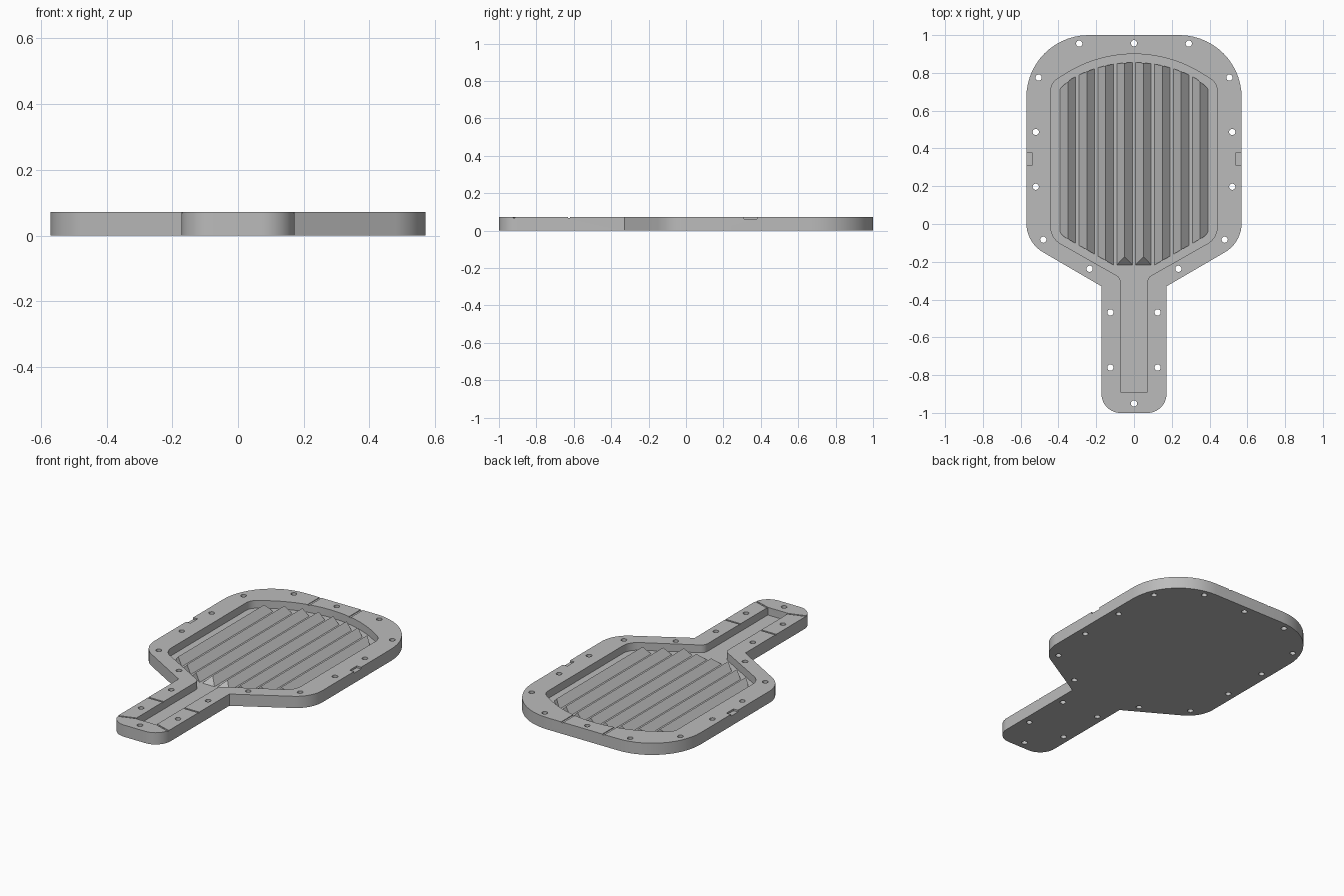
import bpy, bmesh
from math import pi, sin, cos, tan
from mathutils import Vector, Matrix

cube = bpy.data.objects.get("Cube")
if cube:
    bpy.data.objects.remove(cube)

HEIGHT, FLOOR, PEAK = 0.072, 0.025, 0.066

grey = bpy.data.materials.new("matte grey")
grey.use_nodes = True
colour = (0.5, 0.5, 0.5, 1)
grey.diffuse_color = colour
grey.node_tree.nodes["Principled BSDF"].inputs["Base Color"].default_value = colour


def rounded(half, steps=14):
    """Mirror half a profile of (x, y, radius) and round its corners."""
    pts = half + [(-x, y, r) for x, y, r in reversed(half) if x > 0]
    out = []
    for i, (x, y, r) in enumerate(pts):
        p = Vector((x, y))
        if r == 0:
            out.append(p)
            continue
        a = (Vector(pts[i - 1][:2]) - p).normalized()
        b = (Vector(pts[(i + 1) % len(pts)][:2]) - p).normalized()
        half_angle = a.angle(b) / 2
        centre = p + (a + b).normalized() * (r / sin(half_angle))
        start = p + a * (r / tan(half_angle)) - centre
        sweep = pi - 2 * half_angle
        turn = -1 if a.x * b.y - a.y * b.x > 0 else 1
        for k in range(steps + 1):
            t = turn * sweep * k / steps
            out.append(centre + Matrix.Rotation(t, 2) @ start)
    return out


def arch(top, half_width, radius=0.68, steps=10):
    """Right half of a shallow arch, from its crown outwards."""
    pts = []
    for k in range(steps + 1):
        x = half_width * k / steps
        pts.append((x, top - radius + (radius ** 2 - x ** 2) ** 0.5, 0))
    return pts


def finish(bm, name):
    bmesh.ops.recalc_face_normals(bm, faces=bm.faces)
    mesh = bpy.data.meshes.new(name)
    bm.to_mesh(mesh)
    bm.free()
    mesh.materials.append(grey)
    obj = bpy.data.objects.new(name, mesh)
    bpy.context.collection.objects.link(obj)
    return obj


def extrude(points, z0, z1, name):
    bm = bmesh.new()
    face = bm.faces.new([bm.verts.new((p[0], p[1], z0)) for p in points])
    top = bmesh.ops.extrude_face_region(bm, geom=[face])["geom"]
    verts = [v for v in top if isinstance(v, bmesh.types.BMVert)]
    bmesh.ops.translate(bm, verts=verts, vec=(0, 0, z1 - z0))
    return finish(bm, name)


def boolean(obj, cutter, operation):
    mod = obj.modifiers.new(operation.lower(), "BOOLEAN")
    mod.operation, mod.object, mod.solver = operation, cutter, "EXACT"
    bpy.context.view_layer.objects.active = obj
    bpy.ops.object.modifier_apply(modifier=mod.name)
    bpy.data.objects.remove(cutter)


# Plate with paddle-shaped outline
plate = extrude(rounded([(0.57, 1, 0.33), (0.57, -0.098, 0.18), (0.172, -0.33, 0),
                         (0.172, -1, 0.1)]), 0, HEIGHT, "plate")

# Pocket with an arched top and a long channel
pocket = extrude(rounded(arch(0.9, 0.36) + [(0.44, 0.745, 0.07), (0.44, -0.075, 0.1),
                         (0.07, -0.285, 0.045), (0.07, -0.893, 0)]),
                 FLOOR, 0.2, "pocket_cutter")
boolean(plate, pocket, "DIFFERENCE")

# Bolt holes
right_holes = [(0.29, 0.955), (0.505, 0.775), (0.52, 0.487), (0.52, 0.197),
               (0.48, -0.083), (0.235, -0.237), (0.125, -0.468), (0.125, -0.76)]
holes = [(0, 0.957), (0, -0.95)] + [(s * x, y) for x, y in right_holes for s in (-1, 1)]
bm = bmesh.new()
for x, y in holes:
    bmesh.ops.create_cone(bm, cap_ends=True, segments=24, radius1=0.0165, radius2=0.0165,
                          depth=0.4, matrix=Matrix.Translation((x, y, 0)))
boolean(plate, finish(bm, "hole_cutter"), "DIFFERENCE")


# Edge notches and narrow vent grooves in the rim
def slot(bm, start, end, width, depth):
    a, b = Vector(start), Vector(end)
    d = b - a
    mid = (a + b) / 2
    turn = Matrix.Rotation(Vector((1, 0)).angle_signed(d) * -1, 4, "Z")
    bmesh.ops.create_cube(bm, size=1, matrix=Matrix.Translation((mid.x, mid.y, HEIGHT)) @ turn
                          @ Matrix.Diagonal((d.length, width, depth * 2, 1)))


bm = bmesh.new()
for s in (-1, 1):
    slot(bm, (s * 0.54, 0.345), (s * 0.6, 0.345), 0.068, 0.011)
    slot(bm, (s * 0.14, 0.87), (s * 0.14, 1.02), 0.014, 0.004)
    slot(bm, (s * 0.06, -0.625), (s * 0.2, -0.625), 0.01, 0.004)
    slot(bm, (s * 0.06, -0.885), (s * 0.19, -0.927), 0.01, 0.004)
boolean(plate, finish(bm, "slot_cutter"), "DIFFERENCE")

# Row of triangular ridges, the middle pair with sloped front ends
bm = bmesh.new()
base = FLOOR - 0.002
for i in range(8):
    x = -0.35 + 0.1 * i
    middle = abs(x) < 0.1
    front, slope = (-0.218, 0.045) if middle else (-0.3, 0)
    ends = []
    for y, shift in ((front, slope), (0.95, 0)):
        ends.append([bm.verts.new(c) for c in
                     ((x - 0.043, y, base), (x + 0.043, y, base), (x, y + shift, PEAK))])
    a, b = ends
    bm.faces.new(a)
    bm.faces.new(b)
    for k in range(3):
        n = (k + 1) % 3
        bm.faces.new((a[k], a[n], b[n], b[k]))
ridges = finish(bm, "ridges")
bounds = extrude(rounded(arch(0.855, 0.33) + [(0.398, 0.715, 0.06), (0.398, -0.052, 0.07),
                         (0.095, -0.225, 0)]), 0, 0.2, "ridge_bounds")
boolean(ridges, bounds, "INTERSECT")

# Smooth the rounded walls, keep edges crisp
for obj in (plate, ridges):
    bpy.ops.object.select_all(action="DESELECT")
    obj.select_set(True)
    bpy.context.view_layer.objects.active = obj
    bpy.ops.object.shade_smooth_by_angle(angle=pi / 6)
